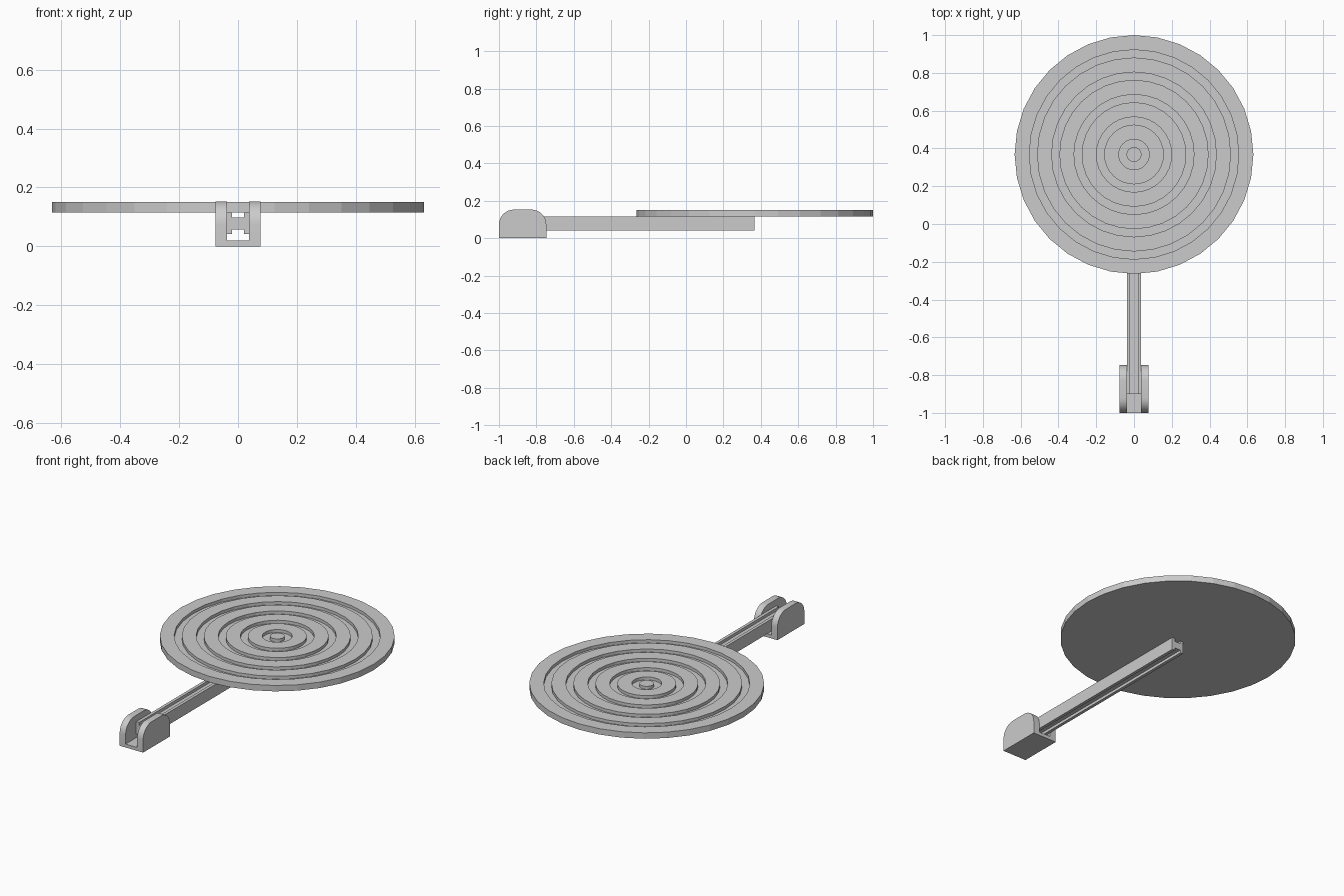
import bpy, bmesh
from math import sin, cos, pi

if "Cube" in bpy.data.objects:
    bpy.data.objects.remove(bpy.data.objects["Cube"])


def finish(name, bm):
    bmesh.ops.recalc_face_normals(bm, faces=bm.faces)
    mesh = bpy.data.meshes.new(name)
    bm.to_mesh(mesh)
    bm.free()
    ob = bpy.data.objects.new(name, mesh)
    bpy.context.collection.objects.link(ob)
    return ob


def prism(name, points, direction):
    """Extrude a closed outline along a direction."""
    bm = bmesh.new()
    face = bm.faces.new([bm.verts.new(p) for p in points])
    res = bmesh.ops.extrude_face_region(bm, geom=[face])
    verts = [v for v in res["geom"] if isinstance(v, bmesh.types.BMVert)]
    bmesh.ops.translate(bm, vec=direction, verts=verts)
    bm.faces.ensure_lookup_table()
    # keep the starting cap so the solid is closed
    if not face.is_valid:
        bm.faces.new([v for v in bm.verts if v not in verts])
    return finish(name, bm)


def lathe(name, profile, centre_y, sides):
    """Spin a (radius, z) profile that starts and ends on the axis."""
    bm = bmesh.new()
    rings = []
    for r, z in profile:
        if r == 0:
            rings.append([bm.verts.new((0, centre_y, z))] * sides)
        else:
            rings.append([bm.verts.new((r * sin(2 * pi * i / sides),
                                        centre_y + r * cos(2 * pi * i / sides), z))
                          for i in range(sides)])
    for a, b in zip(rings, rings[1:]):
        for i in range(sides):
            j = (i + 1) % sides
            bm.faces.new(list(dict.fromkeys((a[i], a[j], b[j], b[i]))))
    return finish(name, bm)


# Round plate: flat underside, concentric square grooves on top
R, PITCH, GROOVE = 0.632, 0.1185, 0.041
BOTTOM, FLOOR, TOP = 0.115, 0.132, 0.15
profile = [(0, BOTTOM), (R, BOTTOM), (R, TOP)]
for k in range(5):
    outer = R - k * PITCH - (PITCH - GROOVE)
    inner = outer - GROOVE
    profile += [(outer, TOP), (outer, FLOOR), (inner, FLOOR), (inner, TOP)]
profile.append((0, TOP))
lathe("grooved_plate", profile, 0.368, 32)

# Arm: H-section rail running from the bracket to the plate centre
half = [(0.02, 0.098), (0.02, 0.115), (0.038, 0.115),
        (0.038, 0.042), (0.02, 0.042), (0.02, 0.058)]
section = half + [(-x, z) for x, z in reversed(half)]
prism("arm_rail", [(x, -0.9, z) for x, z in section], (0, 1.265, 0))

# Bracket: two round-topped cheeks joined by a thin floor
Y0, Y1, H, RAD = -1.0, -0.747, 0.153, 0.08
outline = [(Y0, 0), (Y1, 0)]
for cy, start in ((Y1 - RAD, 0), (Y0 + RAD, pi / 2)):
    for i in range(9):
        a = start + i * pi / 16
        outline.append((cy + RAD * cos(a), H - RAD + RAD * sin(a)))
for side, x in (("left", -0.077), ("right", 0.038)):
    cheek = prism(side + "_cheek", [(x, y, z) for y, z in outline], (0.039, 0, 0))
    bpy.context.view_layer.objects.active = cheek
    cheek.select_set(True)
    bpy.ops.object.shade_smooth_by_angle()
    cheek.select_set(False)
prism("bracket_floor", [(-0.038, Y0, 0), (0.038, Y0, 0), (0.038, Y0, 0.02),
                        (-0.038, Y0, 0.02)], (0, Y1 - Y0, 0))
